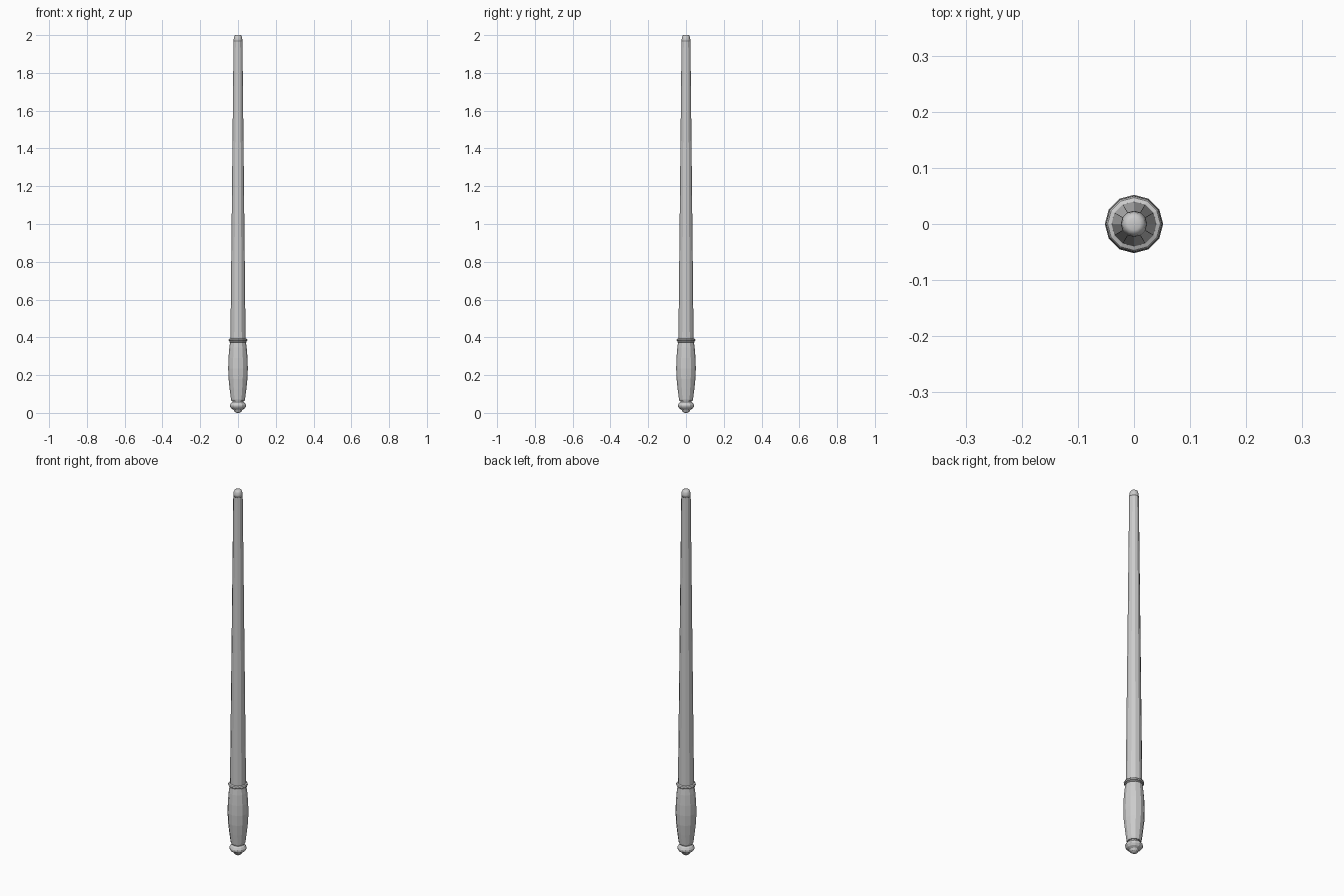
import bpy, bmesh
from math import sin, cos, pi

if "Cube" in bpy.data.objects:
    bpy.data.objects.remove(bpy.data.objects["Cube"])


def lathe(name, profile, sides=12, smooth=False):
    """Spin a (radius, z) profile around z and cap both ends."""
    bm = bmesh.new()
    rings = [[bm.verts.new((r * cos(2 * pi * i / sides), r * sin(2 * pi * i / sides), z))
              for i in range(sides)] for r, z in profile]
    for a, b in zip(rings, rings[1:]):
        for i in range(sides):
            j = (i + 1) % sides
            bm.faces.new((a[i], a[j], b[j], b[i]))
    bm.faces.new(rings[0][::-1])
    bm.faces.new(rings[-1])
    for f in bm.faces:
        f.smooth = smooth
    mesh = bpy.data.meshes.new(name)
    bm.to_mesh(mesh)
    bm.free()
    obj = bpy.data.objects.new(name, mesh)
    bpy.context.collection.objects.link(obj)
    return obj


# Rounded pommel with a small button below
lathe("pommel", [(0.008, 0.0), (0.018, 0.006), (0.024, 0.017), (0.036, 0.024),
                 (0.043, 0.034), (0.043, 0.042), (0.037, 0.052), (0.028, 0.058),
                 (0.028, 0.064)])

# Swelling grip
lathe("handle", [(0.034, 0.062), (0.037, 0.07), (0.044, 0.125), (0.05, 0.18),
                 (0.052, 0.235), (0.0505, 0.29), (0.046, 0.345), (0.042, 0.374)])

# Collar rings between grip and shaft
lathe("collar_lower", [(0.040, 0.372), (0.045, 0.374), (0.045, 0.379), (0.040, 0.381)])
lathe("collar_upper", [(0.040, 0.379), (0.047, 0.381), (0.050, 0.386),
                       (0.047, 0.392), (0.040, 0.395)])

# Long tapering shaft
lathe("shaft", [(0.040, 0.37), (0.040, 0.40), (0.0235, 1.965)])

# Soft blunt tip
lathe("tip", [(0.0235, 1.965), (0.0228, 1.978), (0.021, 1.989),
              (0.0175, 1.997), (0.011, 2.0)], smooth=True)
